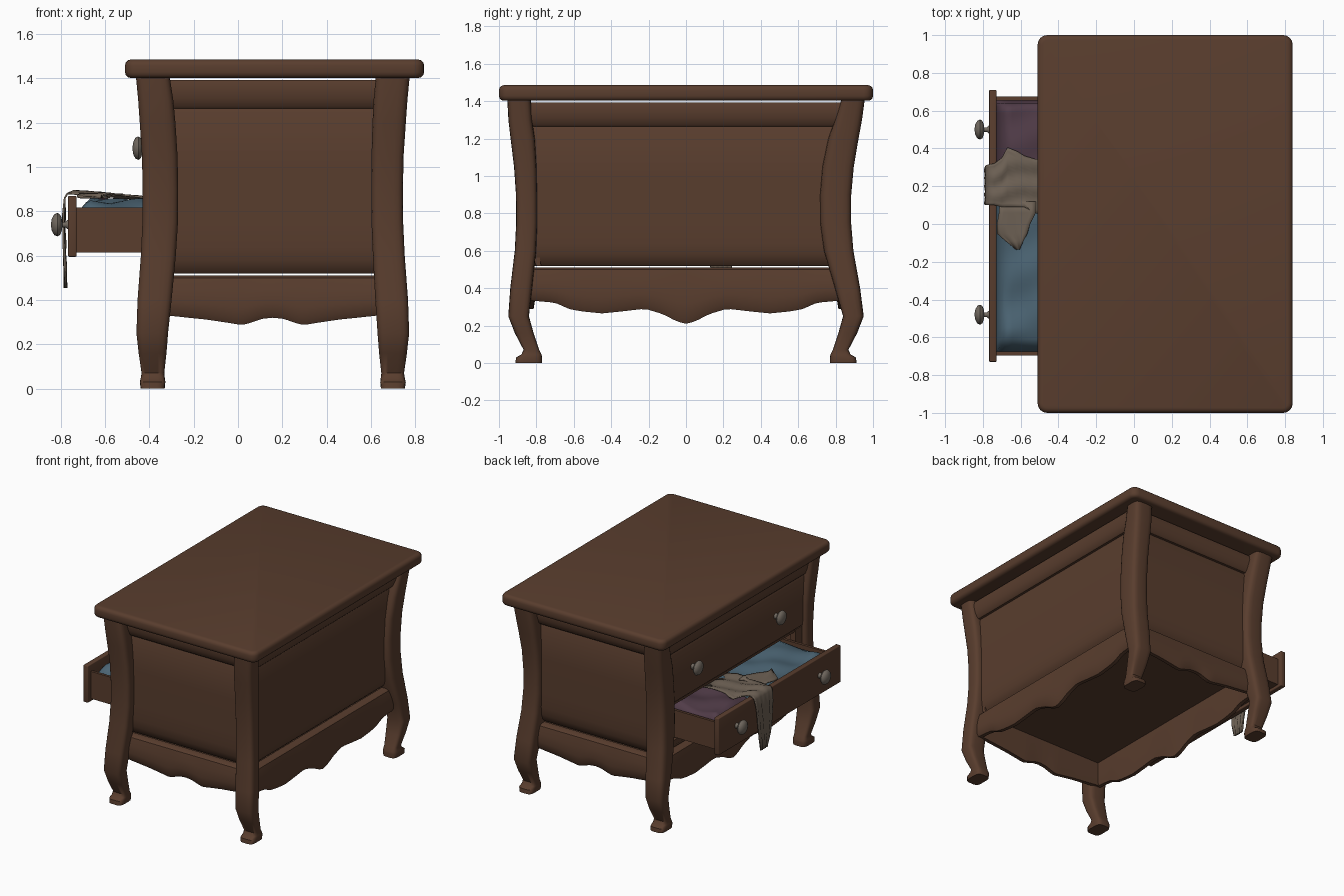
import bpy, bmesh, math
from mathutils import Vector

if "Cube" in bpy.data.objects:
    bpy.data.objects.remove(bpy.data.objects["Cube"])

CX = 0.157      # centre of the cabinet body in x
SHIFT = 0.295   # difference between body half-depth and half-width


def material(name, rgb):
    m = bpy.data.materials.new(name)
    m.diffuse_color = (*rgb, 1)
    m.use_nodes = True
    m.node_tree.nodes["Principled BSDF"].inputs["Base Color"].default_value = m.diffuse_color
    return m


WOOD = material("brown wood", (0.10, 0.047, 0.027))
KNOB = material("grey knob", (0.17, 0.145, 0.12))
BLUE = material("blue cloth", (0.072, 0.13, 0.175))
PURPLE = material("purple cloth", (0.082, 0.045, 0.065))
BEIGE = material("beige cloth", (0.155, 0.12, 0.09))


def finish(name, bm, mat, angle=40):
    bmesh.ops.recalc_face_normals(bm, faces=bm.faces)
    me = bpy.data.meshes.new(name)
    bm.to_mesh(me)
    bm.free()
    me.materials.append(mat)
    ob = bpy.data.objects.new(name, me)
    bpy.context.collection.objects.link(ob)
    bpy.ops.object.select_all(action='DESELECT')
    ob.select_set(True)
    bpy.context.view_layer.objects.active = ob
    bpy.ops.object.shade_smooth_by_angle(angle=math.radians(angle))
    return ob


def loft(name, rings, mat, angle=40):
    """Skin a list of closed rings and cap both ends."""
    bm = bmesh.new()
    vs = [[bm.verts.new(p) for p in r] for r in rings]
    n = len(vs[0])
    for a, b in zip(vs, vs[1:]):
        for i in range(n):
            bm.faces.new((a[i], a[(i + 1) % n], b[(i + 1) % n], b[i]))
    bm.faces.new(vs[0])
    bm.faces.new(vs[-1])
    return finish(name, bm, mat, angle)


def box(name, lo, hi, mat, bevel=0.0, corner=0.0):
    lo, hi = Vector(lo), Vector(hi)
    bm = bmesh.new()
    bmesh.ops.create_cube(bm, size=1)
    for v in bm.verts:
        v.co = Vector((lo + hi) / 2) + Vector(v.co[i] * (hi - lo)[i] for i in range(3))
    if corner:
        ed = [e for e in bm.edges if abs(e.verts[0].co.z - e.verts[1].co.z) > 1e-4]
        bmesh.ops.bevel(bm, geom=ed, offset=corner, segments=4, profile=0.5, affect='EDGES')
    if bevel:
        ed = [e for e in bm.edges if e.calc_face_angle(0) > math.radians(40)]
        bmesh.ops.bevel(bm, geom=ed, offset=bevel, segments=3, profile=0.5, affect='EDGES')
    return finish(name, bm, mat)


def lerp(table, t):
    """Piecewise linear lookup in a table of (t, value)."""
    for (a, va), (b, vb) in zip(table, table[1:]):
        if t <= b:
            return va + (vb - va) * (t - a) / (b - a)
    return table[-1][1]


def wall(name, axis, side, us, profile):
    """Sweep a (distance, z) outline along one side of the body."""
    rings = []
    for u in us:
        if axis == 'y':
            rings.append([(CX + u, side * d, z) for d, z in profile(u)])
        else:
            rings.append([(CX + side * (d - SHIFT), u, z) for d, z in profile(u)])
    return loft(name, rings, WOOD, 35)


# table top
box("table_top", (-0.51, -1, 1.402), (0.84, 1, 1.485), WOOD, 0.026, 0.05)

# legs: z, outer x, inner x, outer y, inner y
LEG = [(1.405, .617, .465, .955, .83), (1.3, .607, .452, .945, .81), (1.2, .6, .445, .93, .785),
       (1.05, .59, .438, .908, .765), (.9, .587, .436, .896, .757), (.75, .588, .437, .895, .757),
       (.6, .595, .445, .905, .77), (.4, .61, .46, .935, .81), (.25, .615, .473, .95, .84),
       (.16, .605, .48, .915, .815), (.07, .592, .49, .868, .785), (.045, .596, .487, .88, .772),
       (.03, .6, .485, .908, .77), (0, .596, .488, .912, .77)]


def leg(name, sx, sy):
    rings = []
    for z, xo, xi, yo, yi in LEG:
        w = max(0, 1 - ((z - .85) / .55) ** 2)      # the waist differs from leg to leg
        xi += .009 * sx * w
        yi -= .04 * sy * w
        yo -= .013 * sy * w
        ring = []
        for i in range(20):
            a = 2 * math.pi * (i + .5) / 20
            c, s = math.cos(a), math.sin(a)
            px = math.copysign(abs(c) ** .5, c) * 1.01
            py = math.copysign(abs(s) ** .5, s) * 1.01
            ring.append((CX + sx * ((xo + xi) / 2 + px * (xo - xi) / 2),
                         sy * ((yo + yi) / 2 + py * (yo - yi) / 2), z))
        rings.append(ring)
    loft(name, rings, WOOD, 50)


for sx, xn in ((-1, "left"), (1, "right")):
    for sy, yn in ((-1, "front"), (1, "back")):
        leg(f"{yn}_{xn}_leg", sx, sy)

# side walls: rail, cushioned panel, scalloped apron
RAIL = [(.875, 1.392), (.883, 1.36), (.874, 1.31), (.862, 1.275), (.85, 1.264), (.80, 1.264), (.80, 1.392)]
PANEL = [(.828, 1.272), (.842, 1.245), (.842, 1.0), (.842, .75), (.84, .64), (.832, .58),
         (.815, .54), (.795, .519), (.775, .519), (.79, .62), (.795, 1.272)]
LONG = [(0, .21), (.05, .222), (.12, .26), (.22, .29), (.35, .275), (.45, .265), (.55, .275),
        (.62, .287), (.7, .322), (.84, .335)]
SHORT = [(0, .32), (.05, .315), (.1, .297), (.14, .287), (.2, .297), (.3, .312), (.38, .32), (.52, .335)]


def apron(table):
    def prof(u):
        b = lerp(table, abs(u))
        m = .511 - b
        return [(.825, .511), (.845, .50), (.858, b + .65 * m), (.862, b + .35 * m),
                (.856, b + .12 * m), (.842, b), (.815, b), (.80, b + .4 * m), (.79, .511)]
    return prof


for axis, side, name in (('y', -1, "front"), ('y', 1, "back"), ('x', 1, "right"), ('x', -1, "drawer_side")):
    half = .53 if axis == 'y' else .83
    table = SHORT if axis == 'y' else LONG
    wall(name + "_rail", axis, side, (-half, half), lambda u: RAIL)
    us = [half * (i / 24 - 1) for i in range(49)]
    wall(name + "_apron", axis, side, us, apron(table))
    if name != "drawer_side":
        wall(name + "_panel", axis, side, (-half, half), lambda u: PANEL)

# drawer side: closed upper drawer, divider and lower strip around the opening
wall("upper_drawer_front", 'x', -1, (-.82, .82),
     lambda u: [(.845, 1.27), (.856, 1.25), (.856, .90), (.845, .89), (.81, .89), (.81, 1.27)])
wall("drawer_divider", 'x', -1, (-.82, .82), lambda u: [(.845, .888), (.845, .872), (.80, .872), (.80, .888)])
wall("lower_strip", 'x', -1, (-.82, .82), lambda u: [(.842, .605), (.832, .56), (.80, .519), (.78, .519), (.80, .605)])
for s in (-1, 1):
    box("opening_side", (-.40, min(s * .72, s * .83), .522), (-.36, max(s * .72, s * .83), .89), WOOD)
box("cabinet_bottom", (-.36, -.81, .494), (.67, .81, .505), WOOD)

# open drawer
box("open_drawer_front", (-.767, -.73, .595), (-.728, .71, .87), WOOD, .006)
box("drawer_floor", (-.73, -.69, .615), (.35, .67, .63), WOOD)
box("drawer_back", (.33, -.69, .615), (.35, .67, .815), WOOD)
box("drawer_side_a", (-.73, -.695, .615), (.35, -.675, .818), WOOD)
box("drawer_side_b", (-.73, .655, .615), (.35, .675, .818), WOOD)


# knobs: turned profile of (distance out, radius)
def knob(x, y, z, k=1.0):
    prof = [(-.01, .022), (.006, .02), (.014, .012), (.028, .012), (.031, .03),
            (.038, .046), (.050, .053), (.064, .047), (.075, .028), (.079, .006)]
    rings = [[(x - d * k, y + r * math.cos(i * math.pi / 10), z + r * math.sin(i * math.pi / 10))
              for i in range(20)] for d, r in prof]
    loft("drawer_knob", rings, KNOB, 50)


for y in (-.48, .50):
    knob(-.765, y, .74)
    knob(-.405, y, 1.085, .9)


# folded clothes inside the drawer
def sheet(name, pts, mat, thick=0.0):
    bm = bmesh.new()
    vs = [[bm.verts.new(p) for p in row] for row in pts]
    for a, b in zip(vs, vs[1:]):
        for i in range(len(a) - 1):
            bm.faces.new((a[i], a[i + 1], b[i + 1], b[i]))
    ob = finish(name, bm, mat, 60)
    if thick:
        m = ob.modifiers.new("thickness", 'SOLIDIFY')
        m.thickness = thick
        m.offset = 0
    return ob


def pile(name, x0, x1, y0, y1, mat, ph):
    n, rows = 28, []
    for i in range(n + 1):
        row = []
        for j in range(n + 1):
            u, v = i / n, j / n
            x, y = x0 + (x1 - x0) * u, y0 + (y1 - y0) * v
            e = min(1, 9 * min(u, 1 - u)) * min(1, 9 * min(v, 1 - v))
            bump = .011 * math.sin(17 * x + 9 * y + ph) + .007 * math.sin(23 * y - 11 * x + 2 * ph)
            row.append((x, y, .70 + .142 * e ** .22 + bump * e))
        rows.append(row)
    sheet(name, rows, mat)


pile("blue_clothes", -.728, -.15, -.674, .22, BLUE, .5)
pile("purple_clothes", -.728, -.15, .20, .654, PURPLE, 2.0)

# draped garment: x, z, low y, high y along its path
DRAPE = [(-.36, .85, .05, .33), (-.45, .862, .04, .335), (-.53, .868, .06, .345), (-.58, .874, .09, .36),
         (-.62, .878, .09, .385), (-.67, .882, .09, .405), (-.70, .884, .09, .35), (-.74, .886, .10, .32),
         (-.77, .88, .10, .315), (-.782, .86, .10, .31), (-.780, .78, .10, .295), (-.778, .66, .11, .27),
         (-.774, .55, .12, .25), (-.772, .455, .15, .235)]
rows = []
for k, (x, z, y0, y1) in enumerate(DRAPE):
    row = []
    for j in range(17):
        t = j / 16
        w = .007 * math.sin(14 * t + .7 * k)
        row.append((x - (abs(w) * 1.5 if k > 9 else 0), y0 + (y1 - y0) * t, z + (w if k < 8 else 0)))
    rows.append(row)
sheet("draped_garment", rows, BEIGE, .008)

# loose sleeve lying on the blue clothes: y, low x, high x
SLEEVE = [(.12, -.71, -.52), (.06, -.715, -.52), (.0, -.725, -.55), (-.05, -.725, -.565),
          (-.09, -.68, -.585), (-.135, -.625, -.605)]
sheet("garment_sleeve", [[(a + (b - a) * j / 8, y, .87 + .008 * math.sin(j * .9 + 20 * y)) for j in range(9)]
                         for y, a, b in SLEEVE], BEIGE, .008)
